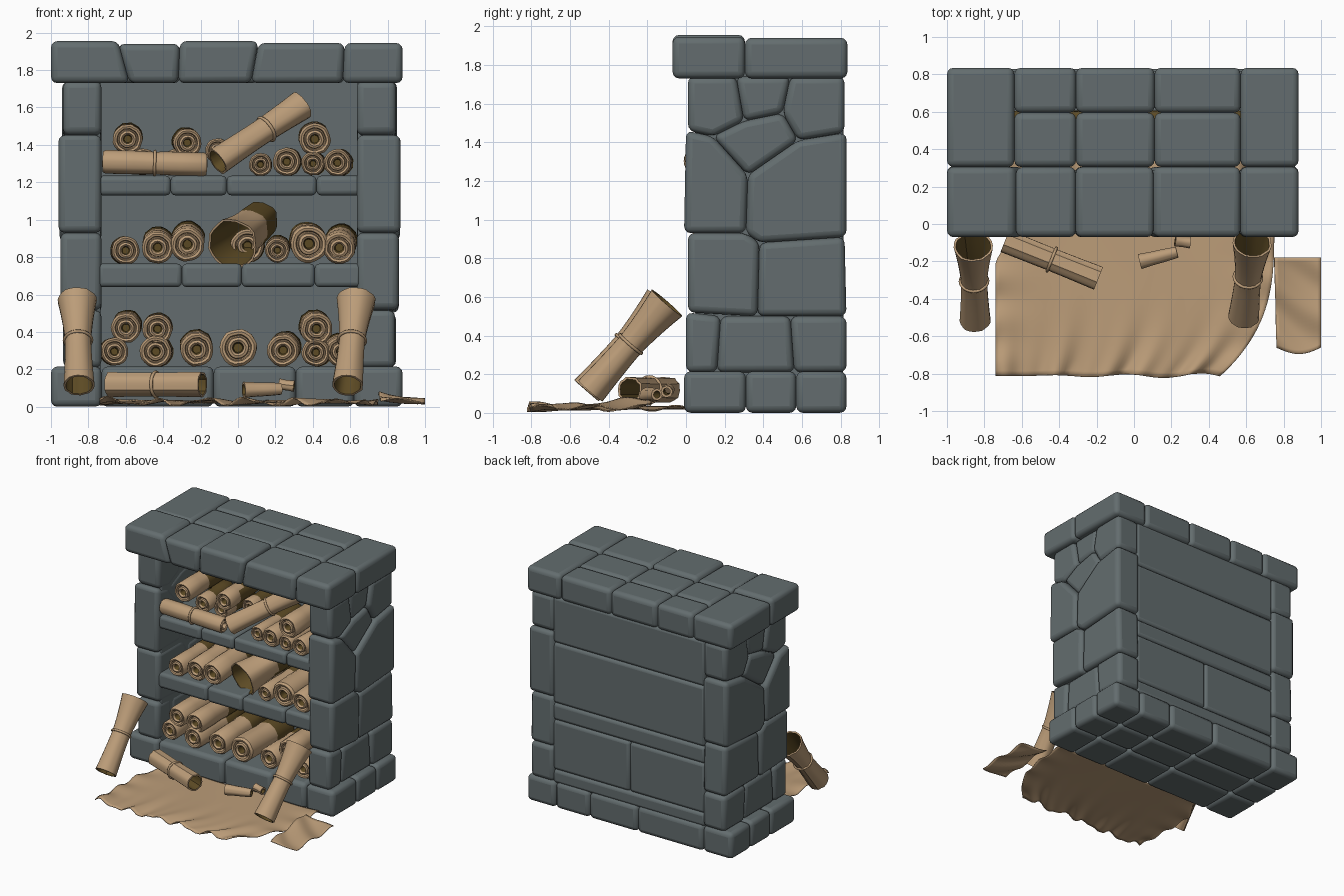
import bpy, bmesh, math, random
from mathutils import Vector

if "Cube" in bpy.data.objects:
    bpy.data.objects.remove(bpy.data.objects["Cube"])

random.seed(4)


def material(name, rgb):
    m = bpy.data.materials.new(name)
    m.diffuse_color = (*rgb, 1)
    m.use_nodes = True
    m.node_tree.nodes["Principled BSDF"].inputs["Base Color"].default_value = m.diffuse_color
    return m


STONE = material("grey stone", (0.125, 0.152, 0.157))
PAPER = material("parchment", (0.50, 0.335, 0.19))
DARK = material("dark parchment", (0.11, 0.07, 0.018))


def finish(name, bm, mats, angle=40):
    bmesh.ops.recalc_face_normals(bm, faces=bm.faces)
    me = bpy.data.meshes.new(name)
    bm.to_mesh(me)
    bm.free()
    ob = bpy.data.objects.new(name, me)
    bpy.context.collection.objects.link(ob)
    for m in mats:
        me.materials.append(m)
    bpy.ops.object.select_all(action='DESELECT')
    ob.select_set(True)
    bpy.context.view_layer.objects.active = ob
    bpy.ops.object.shade_smooth_by_angle(angle=math.radians(angle))
    return ob


def stone(name, poly, axis, lo, hi, bevel=0.035):
    """Prism from a 2D outline, extruded along an axis, with worn rounded edges."""
    bm = bmesh.new()
    def place(p, d):
        c = list(p)
        c.insert('xyz'.index(axis), d)
        return bm.verts.new(c)
    a = [place(p, lo) for p in poly]
    b = [place(p, hi) for p in poly]
    bm.faces.new(a)
    bm.faces.new(b)
    for i in range(len(a)):
        j = (i + 1) % len(a)
        bm.faces.new((a[i], a[j], b[j], b[i]))
    ob = finish(name, bm, [STONE], 60)
    mod = ob.modifiers.new("worn edges", 'BEVEL')
    mod.width, mod.segments, mod.limit_method = bevel, 3, 'NONE'
    return ob


def rect(x0, y0, x1, y1):
    return [(x0, y0), (x1, y0), (x1, y1), (x0, y1)]


# Top slab: slanted seams on the front row, straight rows behind
top_s = [-1, -0.64, -0.31, 0.11, 0.57, 0.88]
bot_s = [-1, -0.58, -0.32, 0.07, 0.56, 0.88]
for i in range(5):
    h = (1.955, 1.94, 1.955, 1.945, 1.945)[i]
    stone("top_front_stone", [(bot_s[i], 1.73), (bot_s[i + 1], 1.73), (top_s[i + 1], h), (top_s[i], h)],
          'y', -0.07, 0.305)
    for y0, y1 in ([(0.305, 0.835)] if i in (0, 4) else [(0.305, 0.595), (0.595, 0.835)]):
        stone("top_rear_stone", rect(top_s[i], y0, top_s[i + 1], y1), 'z', 1.73, 1.94)

# Base stones
base_x = [-1, -0.73, -0.13, 0.31, 0.62, 0.88]
for i in range(5):
    for y0, y1 in [(-0.01, 0.31), (0.31, 0.57), (0.57, 0.83)]:
        stone("base_stone", rect(base_x[i], y0, base_x[i + 1], y1), 'z', 0.0, 0.215)

# Side wall stones: (outline in y,z ; outward bulge)
wall = [
    ([(0, .21), (.16, .21), (.18, .5), (0, .52)], .84),
    ([(.16, .21), (.56, .21), (.54, .5), (.18, .5)], .835),
    ([(.56, .21), (.83, .21), (.83, .5), (.54, .5)], .845),
    ([(.01, .52), (.37, .5), (.38, .88), (.31, .93), (.01, .93)], .86),
    ([(.37, .5), (.83, .5), (.82, .91), (.38, .88)], .85),
    ([(-.01, .93), (.31, .93), (.32, 1.23), (.14, 1.43), (0, 1.46)], .87),
    ([(.38, .88), (.83, .91), (.83, 1.45), (.58, 1.41), (.32, 1.23), (.31, .93)], .865),
    ([(.14, 1.43), (.32, 1.23), (.58, 1.41), (.5, 1.55), (.3, 1.51)], .845),
    ([(.01, 1.46), (.14, 1.43), (.3, 1.51), (.26, 1.74), (.01, 1.74)], .845),
    ([(.3, 1.51), (.5, 1.55), (.54, 1.74), (.26, 1.74)], .835),
    ([(.5, 1.55), (.58, 1.41), (.82, 1.45), (.82, 1.74), (.54, 1.74)], .85),
]
for poly, out in wall:
    stone("right_wall_stone", poly, 'x', 0.635, out)
    stone("left_wall_stone", poly, 'x', -out - 0.09, -0.73)
for name, x0, x1 in (("left_wall_core", -0.90, -0.735), ("right_wall_core", 0.64, 0.80)):
    stone(name, rect(0.05, 0.1, 0.79, 1.8), 'x', x0, x1, 0.01)

# Back panel stones
for x0, x1, z0, z1 in [(-.74, .65, .2, .31), (-.74, -.05, .31, .72), (-.05, .65, .31, .72),
                       (-.74, .65, .72, .86), (-.74, .65, .86, 1.36), (-.74, .65, 1.36, 1.74)]:
    stone("back_stone", rect(x0, z0, x1, z1), 'y', 0.66, 0.815, 0.025)
stone("inner_back", rect(-.75, .15, .66, 1.76), 'y', 0.62, 0.70, 0.005)

# Shelves
for z0, z1, xs in [(1.13, 1.235, [-.75, -.36, -.06, .42, .66]), (.64, .765, [-.75, -.3, .02, .41, .66])]:
    for x0, x1 in zip(xs, xs[1:]):
        stone("shelf_stone", rect(x0, z0, x1, z1), 'y', 0.02, 0.64, 0.025)


def lathe(name, a, b, prof, dark_from=None, wobble=0.03, sides=22):
    """Revolve (distance, radius, dark) points around the line a-b."""
    a, b = Vector(a), Vector(b)
    d = (b - a).normalized()
    u = d.orthogonal().normalized()
    w = d.cross(u)
    bump = [1 + random.uniform(-wobble, wobble) for _ in range(sides)]
    bm = bmesh.new()
    rings = []
    for t, r, _ in prof:
        rings.append([bm.verts.new(a + d * t + (u * math.cos(k * math.tau / sides)
                      + w * math.sin(k * math.tau / sides)) * r * bump[k]) for k in range(sides)])
    for i in range(len(rings) - 1):
        for k in range(sides):
            j = (k + 1) % sides
            f = bm.faces.new((rings[i][k], rings[i][j], rings[i + 1][j], rings[i + 1][k]))
            deep = dark_from is not None and f.calc_center_median().y > dark_from
            f.material_index = 1 if prof[i + 1][2] or deep else 0
    bmesh.ops.remove_doubles(bm, verts=bm.verts, dist=1e-5)
    return finish(name, bm, [PAPER, DARK])


def scroll(name, a, b, r, dark_from=None):
    """Tightly rolled scroll with stepped winding on both ends."""
    L = (Vector(b) - Vector(a)).length
    end = [(.06, 0.0, 1), (.06, .24 * r, 1), (.005, .3 * r, 1), (-.006, .42 * r, 0), (0, .56 * r, 0),
           (.035, .6 * r, 0), (.035, .66 * r, 0), (0, .72 * r, 0), (-.004, .86 * r, 0), (.012, r, 0)]
    back = [(L - t, q, 0) for t, q, _ in reversed(end)]
    mid = [(L * f, r * (1 - .05 * (f == .5)), 0) for f in (.3, .5, .6, .75)]
    return lathe(name, a, b, end + mid + back, dark_from)


def open_scroll(name, a, b, r0, rm, r1, dark_from=None):
    """Hollow flared scroll with dark lining."""
    L = (Vector(b) - Vector(a)).length
    rad = lambda f: rm + (r0 - rm) * max(0, 1 - 2 * f) ** 1.5 + (r1 - rm) * max(0, 2 * f - 1) ** 1.5
    fs = [i / 10 for i in range(11)]
    out = [(f * L, rad(f), 0) for f in fs]
    inn = [(f * L, rad(f) - .012, f < 1) for f in reversed(fs)]
    return lathe(name, a, b, out + inn + out[:1], dark_from, 0.05)


def tie(a, b, f, r):
    a, b = Vector(a), Vector(b)
    bpy.ops.mesh.primitive_torus_add(major_segments=24, minor_segments=6, major_radius=r, minor_radius=.009,
                                     location=a.lerp(b, f), rotation=(b - a).to_track_quat('Z', 'Y').to_euler())
    ob = bpy.context.object
    ob.name = "scroll_tie"
    ob.data.materials.append(PAPER)
    bpy.ops.object.shade_smooth()


# Scrolls lying on the shelves: x, z, radius, front y, rise toward the back
for x, z, r, y, rise in [
    (-.66, .295, .075, .05, 0), (-.44, .295, .085, .04, 0), (-.60, .42, .08, .06, .02), (-.43, .415, .08, .05, .01),
    (-.22, .305, .09, .05, .02), (.0, .315, .1, .04, 0), (.24, .3, .085, .06, .02), (.42, .415, .085, .05, .02),
    (.415, .29, .075, .05, 0), (.55, .295, .08, .06, .02),
    (-.6, .835, .075, .05, 0), (-.43, .85, .085, .06, .03), (-.27, .865, .09, .05, .04), (.21, .835, .065, .05, .02),
    (.38, .87, .1, .05, .02), (.54, .845, .085, .05, .05),
    (-.59, 1.43, .08, .12, .01), (-.27, 1.41, .075, .2, .01), (-.11, 1.37, .065, .3, 0),
    (.12, 1.295, .062, .08, 0), (.26, 1.31, .075, .05, 0), (.40, 1.3, .063, .05, 0), (.53, 1.305, .073, .05, 0),
    (.41, 1.43, .085, .06, .01), (-.5, 1.31, .07, .25, 0), (-.33, 1.31, .07, .25, 0), (.05, .86, .09, .3, 0)]:
    scroll("shelf_scroll", (x, y, z), (x + random.uniform(-.015, .015), .6, z + rise), r, 0.36)

# Crosswise and diagonal scrolls on the shelves
a, b = (-.72, .06, 1.31), (-.17, .06, 1.295)
scroll("crosswise_scroll", a, b, .062)
tie(a, b, .5, .063)
a, b = (-.11, .06, 1.31), (.34, .3, 1.61)
open_scroll("diagonal_scroll", a, b, .075, .068, .08)
tie(a, b, .58, .07)
open_scroll("slanted_open_scroll", (-.03, .1, .87), (.12, .5, 1.0), .14, .11, .1, 0.3)

# Leaning scrolls in front
for bx, tx, oy in ((-.85, -.86, 0), (.585, .63, .02)):
    a, b = (bx, -.515 + oy, .115), (tx, -.12 + oy, .57)
    open_scroll("leaning_scroll", a, b, .083, .07, .105)
    tie(a, b, .53, .073)

# Loose scrolls on the floor
a, b = (-.69, -.09, .12), (-.19, -.29, .12)
open_scroll("floor_scroll", a, b, .066, .064, .068)
tie(a, b, .5, .066)
open_scroll("small_floor_scroll", (.03, -.2, .09), (.23, -.15, .095), .042, .036, .03)
open_scroll("torn_floor_scroll", (.22, -.09, .12), (.30, -.1, .11), .03, .027, .03)


def sheet(name, nx, ny, fn):
    bm = bmesh.new()
    g = [[bm.verts.new(fn(i / nx, j / ny)) for j in range(ny + 1)] for i in range(nx + 1)]
    for i in range(nx):
        for j in range(ny):
            bm.faces.new((g[i][j], g[i + 1][j], g[i + 1][j + 1], g[i][j + 1]))
    ob = finish(name, bm, [PAPER])
    mod = ob.modifiers.new("thickness", 'SOLIDIFY')
    mod.thickness, mod.offset = .006, 0
    return ob


def large(u, v):
    # v runs from the front edge to the base; the right edge is rounded
    right = .46 + .29 * (1 - (1 - v) ** 3.2)
    left = -.74 + .12 * max(0, (v - .75) / .25)
    x = left + (right - left) * u
    edge = (1 - v) ** 4
    y = -.80 + .80 * v - edge * (.012 + .015 * math.sin(19 * u) * u)
    z = .026 + .006 * math.sin(9 * x + 5 * y) + edge * .017 * (math.sin(31 * u) + .6 * math.sin(53 * u))
    z += .012 * abs(2 * u - 1) ** 8 * math.sin(22 * v)
    return x, y, max(z, .008)


def small(u, v):
    x = .75 + .25 * u + .012 * (1 - v) * (1 - u)
    y = -.66 + .48 * v - .035 * math.sin(math.pi * u) * (1 - v)
    return x, y, .03 + .05 * (1 - u) ** 2 * v + .014 * math.sin(11 * v + 4 * u)


sheet("large_floor_sheet", 70, 30, large)
sheet("small_floor_sheet", 12, 24, small)
